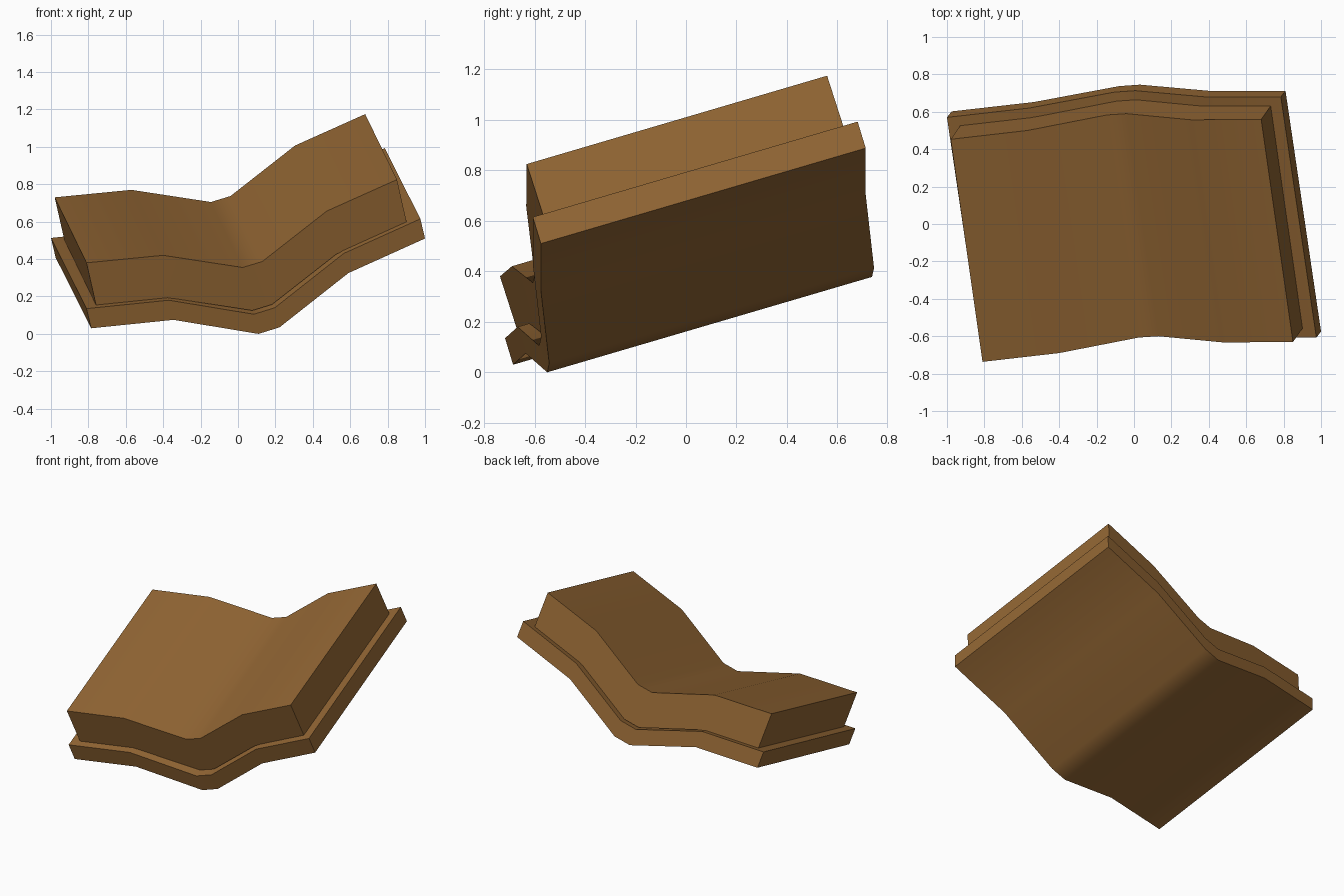
import bpy, bmesh, math
from mathutils import Vector

if "Cube" in bpy.data.objects:
    bpy.data.objects.remove(bpy.data.objects["Cube"])

brown = bpy.data.materials.new("warm_brown")
brown.diffuse_color = (0.29, 0.133, 0.034, 1)
brown.use_nodes = True
brown.node_tree.nodes["Principled BSDF"].inputs["Base Color"].default_value = brown.diffuse_color


def bent_slab(name, profile, thickness, sweep):
    """Front edge polyline, given thickness and swept to the back."""
    t, s = Vector(thickness), Vector(sweep)
    pts = [Vector(p) for p in profile]
    bm = bmesh.new()
    # four long edges: front a, front b, back b, back a
    rows = [[bm.verts.new(p + o) for p in pts]
            for o in (Vector((0, 0, 0)), t, t + s, s)]
    for k in range(4):
        a, b = rows[k], rows[(k + 1) % 4]
        for i in range(len(pts) - 1):
            bm.faces.new((a[i], a[i + 1], b[i + 1], b[i]))
    for i in (0, -1):
        bm.faces.new([r[i] for r in rows])
    bmesh.ops.recalc_face_normals(bm, faces=bm.faces[:])
    me = bpy.data.meshes.new(name)
    bm.to_mesh(me)
    bm.free()
    me.materials.append(brown)
    ob = bpy.data.objects.new(name, me)
    bpy.context.collection.objects.link(ob)
    bpy.ops.object.select_all(action='DESELECT')
    ob.select_set(True)
    bpy.context.view_layer.objects.active = ob
    bpy.ops.object.shade_smooth_by_angle(angle=math.radians(35))
    return ob


# wide thin base slab, from its underside upward
bent_slab("base_slab",
          [(-0.785, -0.685, 0.03), (-0.345, -0.635, 0.075), (0.11, -0.55, 0.0),
           (0.222, -0.542, 0.035), (0.59, -0.575, 0.325), (1.0, -0.575, 0.51)],
          (-0.025, -0.032, 0.105), (-0.19, 1.287, 0.378))

# thicker, narrower top slab, from its upper face downward
bent_slab("top_slab",
          [(-0.81, -0.737, 0.38), (-0.40, -0.69, 0.42), (0.025, -0.607, 0.355),
           (0.13, -0.60, 0.387), (0.475, -0.633, 0.657), (0.85, -0.631, 0.825)],
          (0.052, 0.074, -0.23), (-0.17, 1.19, 0.35))
